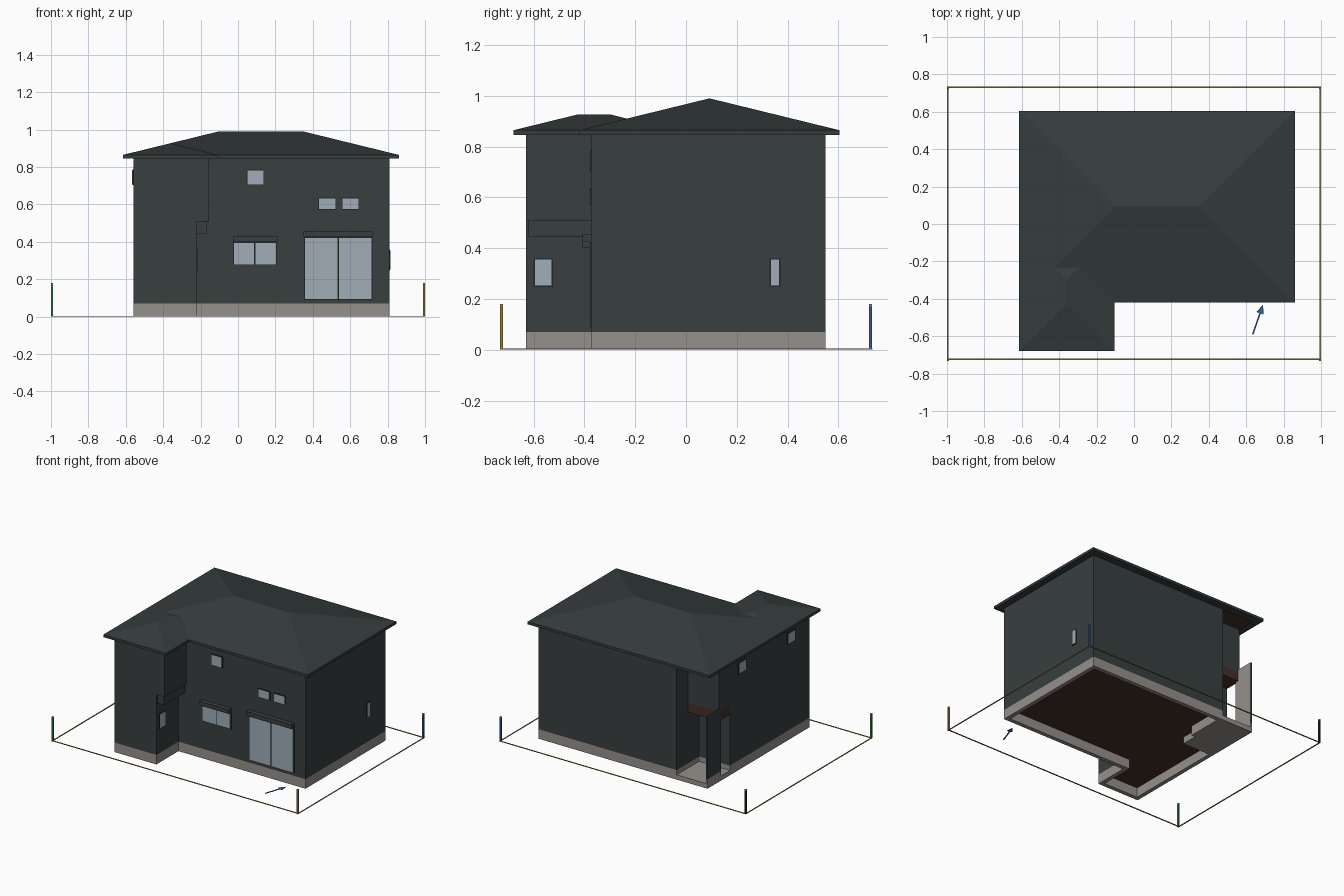
import bpy
import bmesh
from mathutils import Vector

cube = bpy.data.objects.get("Cube")
if cube:
    bpy.data.objects.remove(cube, do_unlink=True)


def material(name, *rgb):
    m = bpy.data.materials.new(name)
    m.use_nodes = True
    m.diffuse_color = (*rgb, 1)
    bsdf = next(n for n in m.node_tree.nodes if n.type == "BSDF_PRINCIPLED")
    bsdf.inputs["Base Color"].default_value = (*rgb, 1)
    bsdf.inputs["Roughness"].default_value = 0.8
    return m


WALL = material("charcoal wall", 0.040, 0.050, 0.050)
ROOF = material("dark roof", 0.036, 0.046, 0.046)
STONE = material("grey concrete", 0.30, 0.28, 0.26)
GLASS = material("pale glass", 0.35, 0.42, 0.48)
FRAME = material("black frame", 0.015, 0.017, 0.018)
BROWN = material("brown soffit", 0.060, 0.028, 0.020)
OCHRE = material("ochre", 0.30, 0.20, 0.03)
TAN = material("tan", 0.38, 0.30, 0.16)
GREEN = material("green", 0.03, 0.25, 0.07)
BLUE = material("blue", 0.03, 0.11, 0.32)


def finish(name, bm, *mats):
    me = bpy.data.meshes.new(name)
    bm.to_mesh(me)
    bm.free()
    for m in mats:
        me.materials.append(m)
    ob = bpy.data.objects.new(name, me)
    bpy.context.collection.objects.link(ob)
    return ob


def prism(name, outline, z0, z1, *mats, rule=None, capped=True):
    """Extrude a counter-clockwise outline; rule(face) marks second-colour faces."""
    bm = bmesh.new()
    low = [bm.verts.new((x, y, z0)) for x, y in outline]
    high = [bm.verts.new((x, y, z1)) for x, y in outline]
    n = len(outline)
    for i in range(n):
        j = (i + 1) % n
        bm.faces.new((low[i], low[j], high[j], high[i]))
    if capped:
        bm.faces.new(low[::-1])
        bm.faces.new(high)
    bm.normal_update()
    if rule:
        for f in bm.faces:
            f.material_index = int(rule(f))
    return finish(name, bm, *mats)


def box(name, x0, x1, y0, y1, z0, z1, *mats, rule=None):
    return prism(name, [(x0, y0), (x1, y0), (x1, y1), (x0, y1)], z0, z1, *mats, rule=rule)


def hip_roof(name, x0, x1, y0, y1, z, slope):
    """Hip roof over a rectangle, ridge along its longer side."""
    w, d = x1 - x0, y1 - y0
    run = min(w, d) / 2
    cx, cy = (x0 + x1) / 2, (y0 + y1) / 2
    along = Vector((w / 2 - run, 0, 0)) if w > d else Vector((0, d / 2 - run, 0))
    top = Vector((cx, cy, z + run * slope))
    bm = bmesh.new()
    a, b, c, e = [bm.verts.new(p) for p in
                  ((x0, y0, z), (x1, y0, z), (x1, y1, z), (x0, y1, z))]
    r0, r1 = bm.verts.new(top - along), bm.verts.new(top + along)
    if w > d:
        faces = ((a, b, r1, r0), (b, c, r1), (c, e, r0, r1), (e, a, r0))
    else:
        faces = ((a, b, r0), (b, c, r1, r0), (c, e, r1), (e, a, r0, r1))
    for f in faces + ((e, c, b, a),):
        bm.faces.new(f)
    return finish(name, bm, ROOF)


# Main dimensions
LEFT, RIGHT, FRONT, BACK, WING = -0.56, 0.81, -0.375, 0.55, -0.63
PORCH_X, PORCH_Y, UPPER_Y, LOWER_WING_X = -0.31, 0.29, 0.42, -0.22
BASE, BAND, FLOOR, EAVE = 0.07, 0.445, 0.51, 0.846


def plan(wing_points, porch_points):
    return [(LEFT, WING), *wing_points, (RIGHT, FRONT), (RIGHT, BACK),
            (PORCH_X, BACK), *porch_points]


def downward(f):
    return f.normal.z < -0.5


def porch_band(f):
    c = f.calc_center_median()
    return downward(f) or (c.y > 0.3 and c.x < PORCH_X - 0.01 and f.normal.z < 0.5)


# Walls: ground floor, recessed band, overhanging upper floor
lower = plan([(LOWER_WING_X, WING), (LOWER_WING_X, FRONT)],
             [(PORCH_X, PORCH_Y), (LEFT, PORCH_Y)])
band = plan([(LOWER_WING_X, WING), (LOWER_WING_X, -0.62), (-0.165, -0.62), (-0.165, FRONT)],
            [(PORCH_X, UPPER_Y), (LEFT, UPPER_Y), (LEFT, PORCH_Y)])
upper = plan([(-0.155, WING), (-0.155, FRONT)], [(PORCH_X, UPPER_Y), (LEFT, UPPER_Y)])
prism("ground_floor_walls", lower, BASE, BAND, WALL, BROWN, rule=downward)
prism("floor_band", band, BAND, FLOOR, WALL, BROWN, rule=porch_band)
prism("upper_floor_walls", upper, FLOOR, EAVE, WALL)

# Hollow foundation ring and the porch slabs
ring = prism("foundation", lower, 0, BASE, STONE, capped=False)
solid = ring.modifiers.new("thickness", "SOLIDIFY")
solid.thickness, solid.offset, solid.use_even_offset = 0.03, -1, True
box("porch_slab", LEFT, PORCH_X, PORCH_Y, BACK, 0, 0.035, STONE)
box("entrance_slab", -0.53, PORCH_X, 0.14, PORCH_Y, 0, 0.05, STONE)

# Free-standing screen wall beside the porch, concrete on its inner side
box("porch_screen", LEFT, LEFT + 0.012, 0.395, BACK, BASE, 0.53, WALL, STONE,
    rule=lambda f: f.normal.x > 0.5)
box("porch_screen_base", LEFT, LEFT + 0.012, 0.395, BACK, 0, BASE, STONE)

# Eaves and the two hip roofs
eaves = [(-0.615, -0.68), (-0.105, -0.68), (-0.105, -0.42), (0.86, -0.42),
         (0.86, 0.605), (-0.615, 0.605)]
prism("eaves", eaves, EAVE, 0.865, ROOF)
hip_roof("main_roof", -0.615, 0.86, -0.42, 0.605, 0.865, 0.245)
hip_roof("wing_roof", -0.615, -0.105, -0.68, -0.045, 0.865, 0.245)
box("porch_soffit", LEFT, PORCH_X, UPPER_Y, BACK, 0.841, EAVE, BROWN)


# Windows: a thin frame plate carrying thin glass panes
def window(name, axis, plane, side, u0, u1, z0, z1, panes=1):
    def plate(part, a, b, c, d, depth, mat):
        near, far = sorted((plane, plane + side * depth))
        if axis == "x":
            box(part, near, far, a, b, c, d, mat)
        else:
            box(part, a, b, near, far, c, d, mat)
    rim = 0.005
    plate(name + "_frame", u0 - rim, u1 + rim, z0 - rim, z1 + rim, 0.004, FRAME)
    width = (u1 - u0) / panes
    for i in range(panes):
        left = u0 + i * width + (0.004 if i else 0)
        right = u0 + (i + 1) * width - (0.004 if i < panes - 1 else 0)
        plate(f"{name}_glass_{i + 1}", left, right, z0, z1, 0.006, GLASS)


window("front_upper_window", "y", FRONT, -1, 0.05, 0.135, 0.708, 0.782)
window("front_small_window_a", "y", FRONT, -1, 0.432, 0.52, 0.575, 0.632)
window("front_small_window_b", "y", FRONT, -1, 0.56, 0.643, 0.575, 0.632)
window("front_sliding_window", "y", FRONT, -1, -0.022, 0.203, 0.28, 0.395, 2)
window("garden_door", "y", FRONT, -1, 0.358, 0.714, 0.095, 0.42, 2)
window("right_slit_window", "x", RIGHT, 1, 0.335, 0.367, 0.253, 0.355)
window("wing_side_window", "x", LOWER_WING_X, 1, -0.595, -0.53, 0.253, 0.355)
for i, y in enumerate((0.15, -0.416)):
    window(f"left_upper_window_{i + 1}", "x", LEFT, -1, y - 0.04, y + 0.04, 0.708, 0.782)

# Shutter boxes above the two large openings
box("sliding_window_hood", -0.028, 0.21, -0.408, FRONT, 0.40, 0.43, WALL)
box("garden_door_hood", 0.35, 0.72, -0.408, FRONT, 0.425, 0.457, WALL)

# Plot boundary strips and corner posts
for side, y in (("front", -0.724), ("back", 0.73)):
    box(side + "_boundary", -1, 1, y - 0.004, y + 0.004, 0, 0.004, OCHRE)
box("right_boundary", -1, -0.992, -0.73, 0.73, 0, 0.004, OCHRE)
box("left_boundary", 0.992, 1, -0.73, 0.73, 0, 0.004, TAN)
for x, y, mat, name in ((-1, -1, GREEN, "green"), (1, -1, OCHRE, "ochre"),
                        (1, 1, BLUE, "blue"), (-1, 1, FRAME, "black")):
    px, py, h = x * 0.994, y * 0.727, 0.006
    box(name + "_post", px - h, px + h, py - h, py + h, 0, 0.17, mat)
    box(name + "_post_cap", px - h, px + h, py - h, py + h, 0.17, 0.18, STONE)

# Flat entry arrow on the ground
tail, tip = Vector((0.635, -0.59)), Vector((0.69, -0.43))
d = (tip - tail).normalized()
s = Vector((d.y, -d.x))
neck = tip - d * 0.05
arrow = [tail - s * 0.004, tail + s * 0.004, neck + s * 0.004, neck + s * 0.02,
         tip, neck - s * 0.02, neck - s * 0.004]
prism("entry_arrow", [tuple(p) for p in arrow], 0, 0.004, BLUE)
